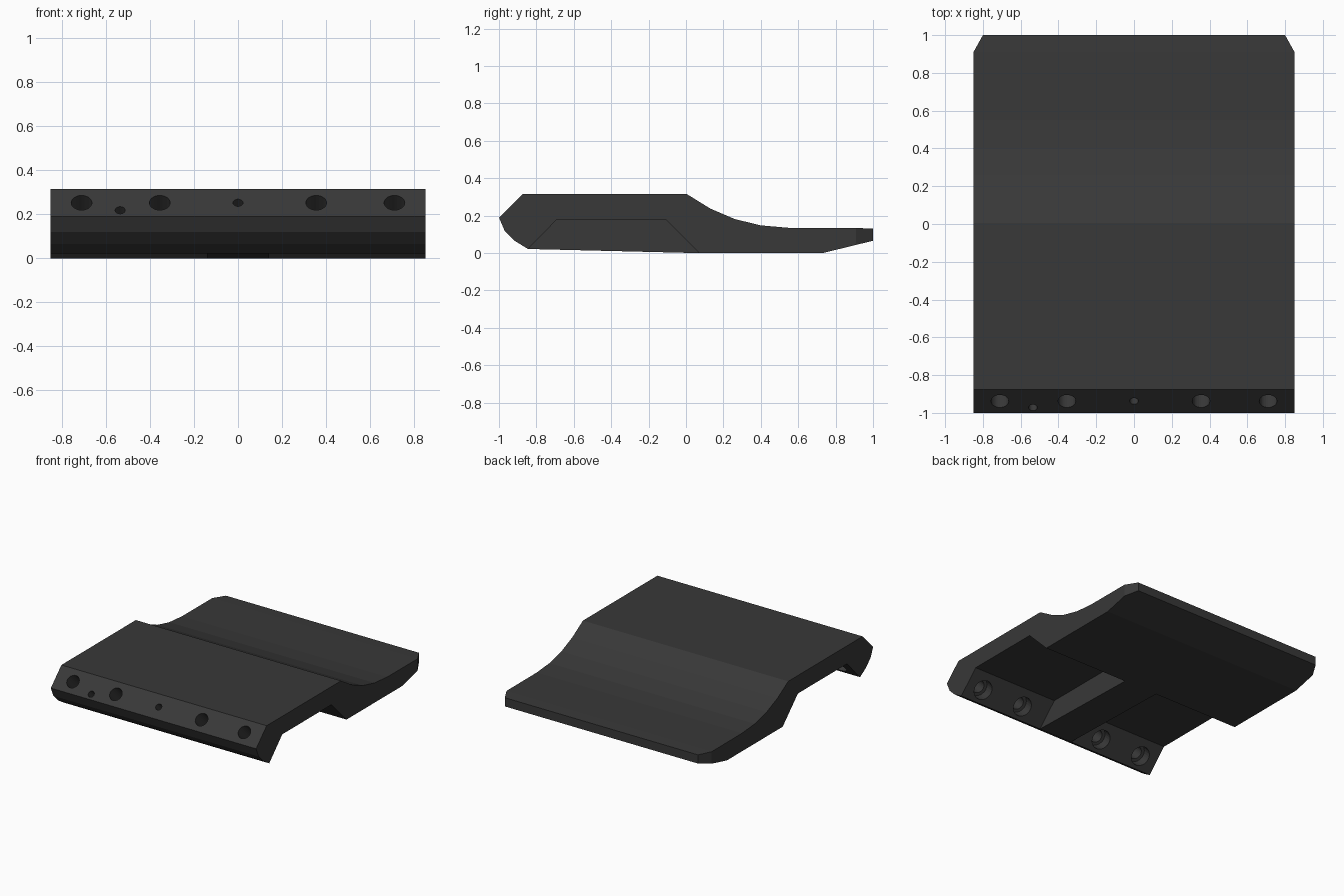
import bpy, bmesh
from mathutils import Vector

if "Cube" in bpy.data.objects:
    bpy.data.objects.remove(bpy.data.objects["Cube"])


def finish(name, bm):
    bmesh.ops.recalc_face_normals(bm, faces=bm.faces)
    mesh = bpy.data.meshes.new(name)
    bm.to_mesh(mesh)
    bm.free()
    ob = bpy.data.objects.new(name, mesh)
    bpy.context.collection.objects.link(ob)
    return ob


def prism(name, points, start, depth):
    """Extrude a polygon of 3D points along a vector."""
    bm = bmesh.new()
    face = bm.faces.new([bm.verts.new(Vector(p) + Vector(start)) for p in points])
    ext = bmesh.ops.extrude_face_region(bm, geom=[face])
    moved = [g for g in ext["geom"] if isinstance(g, bmesh.types.BMVert)]
    bmesh.ops.translate(bm, verts=moved, vec=depth)
    return finish(name, bm)


AXIS = Vector((0, 1, -1)).normalized()      # drilling direction into the front bevel


def drill(name, x, z, radius, d0, d1):
    """Cylinder along the bevel normal; d0 and d1 are depths below the bevel."""
    bm = bmesh.new()
    bmesh.ops.create_cone(bm, cap_ends=True, segments=24, radius1=radius,
                          radius2=radius, depth=d1 - d0)
    ob = finish(name, bm)
    ob.rotation_mode = 'QUATERNION'
    ob.rotation_quaternion = AXIS.to_track_quat('Z', 'Y')
    ob.location = Vector((x, z - 1.19, z)) + AXIS * (d0 + d1) / 2
    return ob


# Main body: side profile extruded across the width
profile = [(-1, .19), (-.875, .315), (0.005, .315), (.13, .238), (.26, .182), (.40, .148),
           (.55, .135), (.91, .134), (1, .131), (1, .066), (.73, 0), (.06, 0),
           (-.845, .022), (-.915, .065), (-.97, .12)]
body = prism("mounting_plate", [(0, y, z) for y, z in profile], (-.85, 0, 0), (1.7, 0, 0))

cutters = []
pocket = [(-.905, -.04), (-.69, .18), (-.11, .18), (.11, -.04)]
for s in (-1, 1):
    # Underside pockets either side of the centre rib
    cutters.append(prism("pocket_cutter", [(0, y, z) for y, z in pocket],
                         (s * .14, 0, 0), (s * .8, 0, 0)))
    # Clipped back corners
    corner = [(s * .85 + s * .0556, .81, 0), (s * .80, 1, 0), (s * .7444, 1.1, 0),
              (s * 1.0, 1.1, 0), (s * 1.0, .81, 0)]
    cutters.append(prism("corner_cutter", corner, (0, 0, -.1), (0, 0, .6)))
    # Counterbored bolt holes
    for x in (.355, .71):
        cutters.append(drill("bolt_cutter", s * x, .252, .047, -.05, .3))
        cutters.append(drill("counterbore_cutter", s * x, .252, .07, .15, .3))
# Small blind holes
for x, z in ((0, .252), (-.535, .218)):
    cutters.append(drill("pin_cutter", x, z, .023, -.05, .1))

# Cut everything and drop the cutters
bpy.context.view_layer.objects.active = body
for c in cutters:
    c.hide_render = True
    mod = body.modifiers.new("cut", 'BOOLEAN')
    mod.operation, mod.solver, mod.object = 'DIFFERENCE', 'EXACT', c
    bpy.ops.object.modifier_apply(modifier=mod.name)
for c in cutters:
    bpy.data.objects.remove(c)

# Dark finish
mat = bpy.data.materials.new("dark_grey")
mat.diffuse_color = (.04, .04, .04, 1)
mat.use_nodes = True
mat.node_tree.nodes["Principled BSDF"].inputs["Base Color"].default_value = mat.diffuse_color
body.data.materials.clear()
body.data.materials.append(mat)
